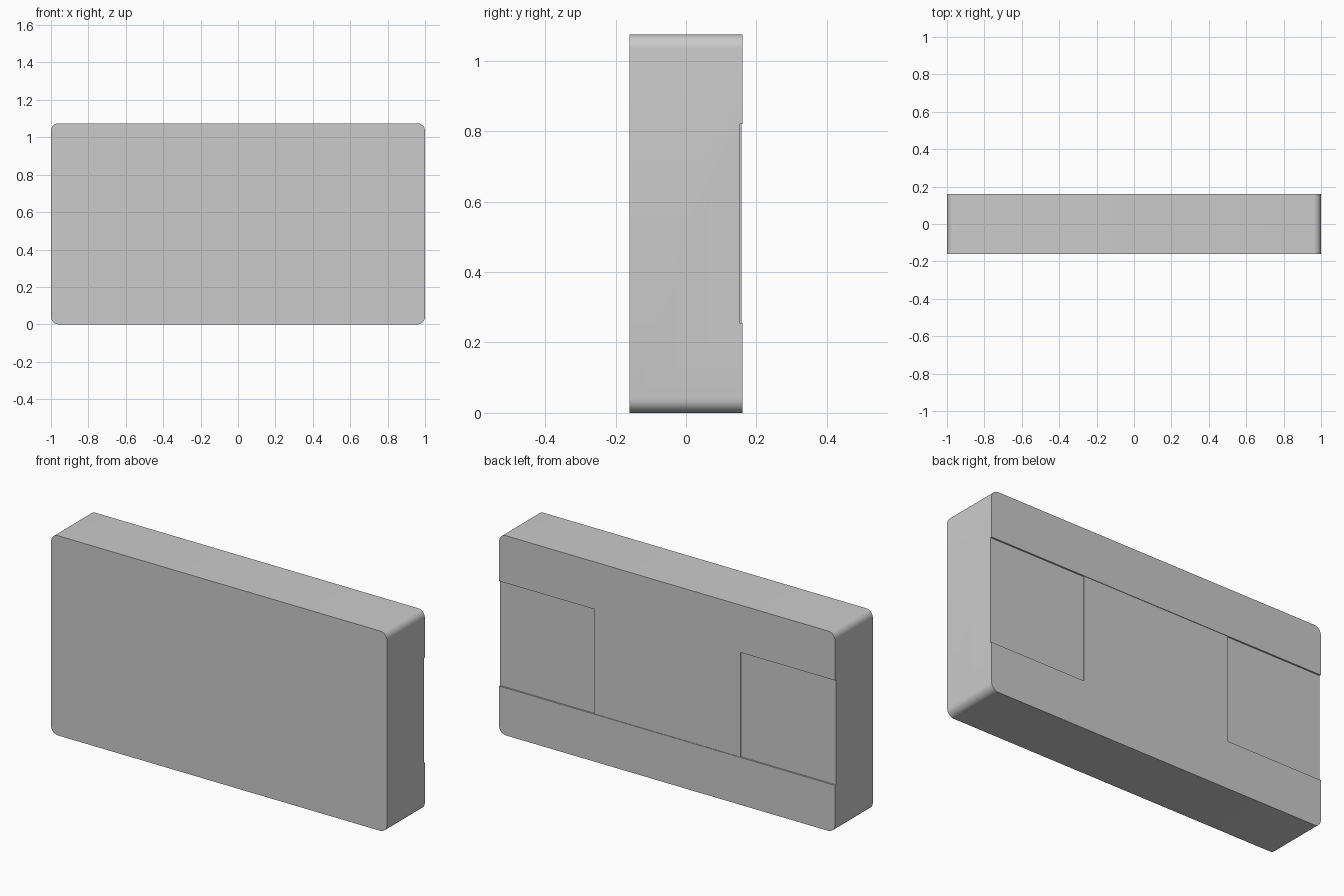
import bpy, bmesh
from math import pi, cos, sin

if "Cube" in bpy.data.objects:
    bpy.data.objects.remove(bpy.data.objects["Cube"])

W, H, D, R = 1.0, 1.075, 0.161, 0.04   # half width, height, half depth, corner radius
Z0, Z1 = 0.255, 0.82                   # band of the rear recess


def box(name, x0, x1, y0, y1, z0, z1):
    bpy.ops.mesh.primitive_cube_add(size=1, location=((x0 + x1) / 2, (y0 + y1) / 2, (z0 + z1) / 2))
    ob = bpy.context.object
    ob.name = name
    ob.scale = (x1 - x0, y1 - y0, z1 - z0)
    ob.hide_render = True
    return ob


# Body: rounded rectangle extruded from front to back
bm = bmesh.new()
verts = []
corners = [(W - R, H - R), (R - W, H - R), (R - W, R), (W - R, R)]
for q, (cx, cz) in enumerate(corners):
    for i in range(9):
        a = (q + i / 8) * pi / 2
        verts.append(bm.verts.new((cx + R * cos(a), -D, cz + R * sin(a))))
face = bm.faces.new(verts)
ext = bmesh.ops.extrude_face_region(bm, geom=[face])
bmesh.ops.translate(bm, vec=(0, 2 * D, 0),
                    verts=[g for g in ext["geom"] if isinstance(g, bmesh.types.BMVert)])
bmesh.ops.recalc_face_normals(bm, faces=bm.faces)
mesh = bpy.data.meshes.new("body")
bm.to_mesh(mesh)
bm.free()
body = bpy.data.objects.new("body", mesh)
bpy.context.collection.objects.link(body)

# Shallow rear band, with a deeper panel recess at each end
cutters = [box("band_cutter", -1.1, 1.1, 0.158, 0.3, Z0, Z1),
           box("left_panel_cutter", -1.1, -0.435, 0.1525, 0.31, Z0, Z1),
           box("right_panel_cutter", 0.435, 1.1, 0.1525, 0.31, Z0, Z1)]
bpy.ops.object.select_all(action='DESELECT')
body.select_set(True)
bpy.context.view_layer.objects.active = body
for cutter in cutters:
    mod = body.modifiers.new("recess", 'BOOLEAN')
    mod.operation = 'DIFFERENCE'
    mod.solver = 'EXACT'
    mod.object = cutter
    bpy.ops.object.modifier_apply(modifier=mod.name)
for cutter in cutters:
    bpy.data.objects.remove(cutter)

bpy.ops.object.shade_smooth_by_angle(angle=pi / 6)
